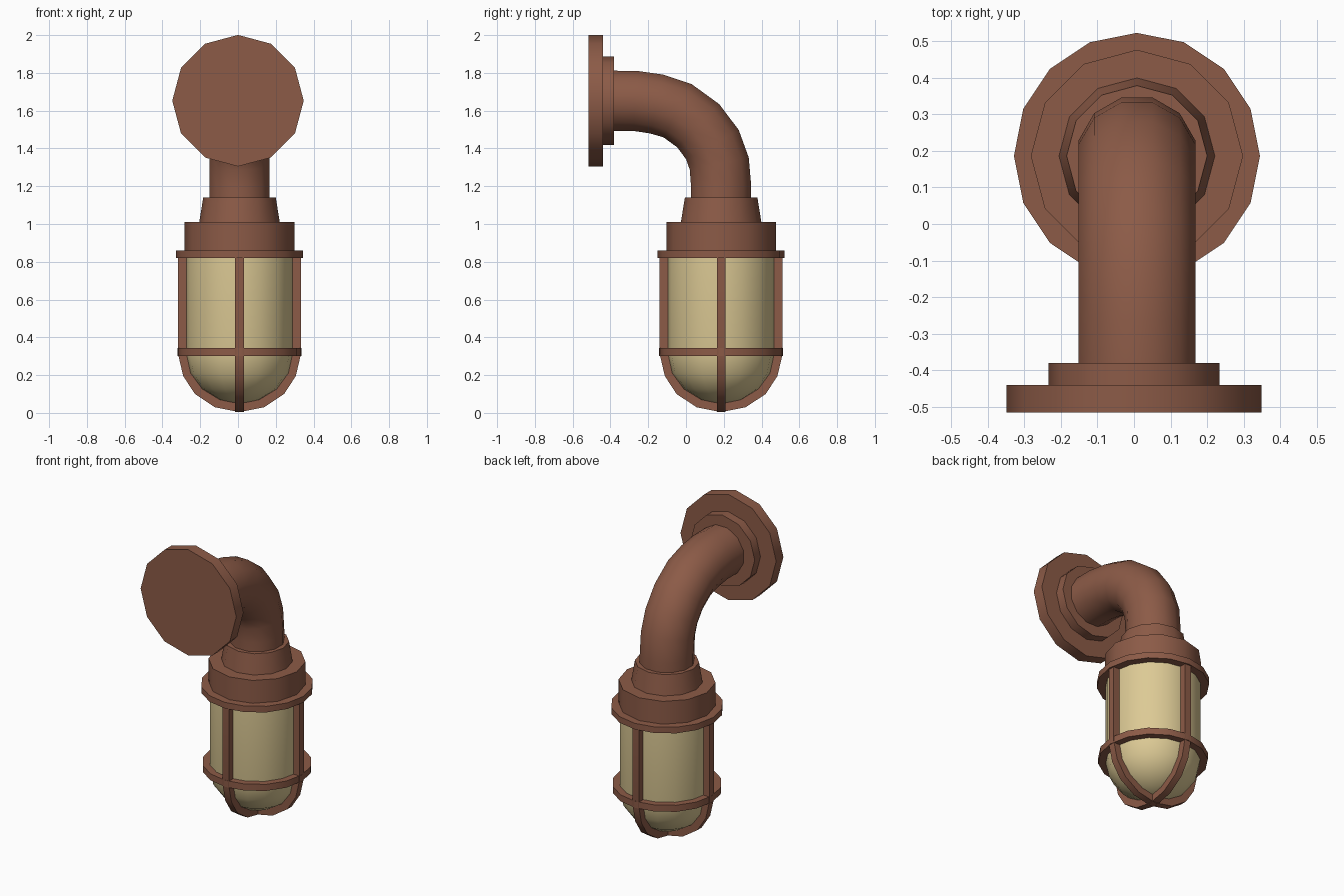
import bpy, bmesh, math
from mathutils import Vector, Matrix

if "Cube" in bpy.data.objects:
    bpy.data.objects.remove(bpy.data.objects["Cube"])

CX, CY = 0.008, 0.186   # lamp axis


def material(name, rgb):
    m = bpy.data.materials.new(name)
    m.diffuse_color = (*rgb, 1)
    m.use_nodes = True
    m.node_tree.nodes["Principled BSDF"].inputs["Base Color"].default_value = m.diffuse_color
    return m


rust = material("rust_brown", (0.262, 0.104, 0.063))
cream = material("cream_glass", (0.72, 0.59, 0.30))


def finish(bm, name, mat, angle=40):
    bmesh.ops.remove_doubles(bm, verts=bm.verts, dist=1e-5)
    bmesh.ops.recalc_face_normals(bm, faces=bm.faces)
    me = bpy.data.meshes.new(name)
    bm.to_mesh(me)
    bm.free()
    me.materials.append(mat)
    ob = bpy.data.objects.new(name, me)
    bpy.context.collection.objects.link(ob)
    bpy.ops.object.select_all(action='DESELECT')
    ob.select_set(True)
    bpy.context.view_layer.objects.active = ob
    bpy.ops.object.shade_smooth_by_angle(angle=math.radians(angle))
    return ob


def bridge(bm, rings, loop=False):
    n = len(rings[0])
    pairs = list(zip(rings, rings[1:])) + ([(rings[-1], rings[0])] if loop else [])
    for a, b in pairs:
        for i in range(n):
            j = (i + 1) % n
            bm.faces.new((a[i], a[j], b[j], b[i]))
    if not loop:
        bm.faces.new(rings[0])
        bm.faces.new(rings[-1])


def lathe(name, profile, sides, mat, place, ring=False):
    """Revolve (radius, height) points; ring=True closes the section."""
    bm = bmesh.new()
    rings = []
    for r, h in profile:
        rings.append([bm.verts.new(place @ Vector((
            r * math.cos(math.tau * i / sides), r * math.sin(math.tau * i / sides), h)))
            for i in range(sides)])
    bridge(bm, rings, ring)
    return finish(bm, name, mat)


lamp = Matrix.Translation((CX, CY, 0))
wall = Matrix.Translation((0, 0, 1.653)) @ Matrix.Rotation(math.radians(-90), 4, 'X')

# Wall mount
lathe("wall_plate", [(0.348, -0.515), (0.348, -0.44)], 12, rust, wall)
lathe("wall_collar", [(0.234, -0.44), (0.234, -0.38)], 12, rust, wall)

# Bent pipe: 12-sided section swept along a path in the YZ plane
path = [Vector((CX, y, z)) for y, z in [
    (-0.40, 1.652), (-0.27, 1.652), (-0.155, 1.635), (-0.045, 1.60), (0.065, 1.52),
    (0.14, 1.42), (0.176, 1.32), (CY, 1.20), (CY, 1.12)]]
bm = bmesh.new()
rings = []
for k, p in enumerate(path):
    t = (path[min(k + 1, len(path) - 1)] - path[max(k - 1, 0)]).normalized()
    if k == 1:
        t = Vector((0, 1, -0.05)).normalized()
    if k >= len(path) - 2:
        t = Vector((0, 0, -1))
    side = Vector((1, 0, 0))
    up = side.cross(t)
    rings.append([bm.verts.new(p + 0.165 * (side * math.cos(a) + up * math.sin(a)))
                  for a in (math.radians(15 + 30 * i) for i in range(12))])
bridge(bm, rings)
finish(bm, "bent_pipe", rust)

# Lamp head
lathe("pipe_socket", [(0.213, 1.01), (0.192, 1.14)], 12, rust, lamp)
lathe("lamp_cap", [(0.29, 0.84), (0.29, 1.01)], 12, rust, lamp)

# Glass with a domed bottom
dome = [(0.285 * math.sin(a), 0.31 - 0.26 * math.cos(a))
        for a in (math.radians(d) for d in (4, 22.5, 45, 67.5, 90))]
lathe("glass_globe", dome + [(0.285, 0.84)], 16, cream, lamp)

# Cage rings
for name, r, z0, z1 in (("upper_cage_ring", 0.336, 0.82, 0.86),
                        ("lower_cage_ring", 0.328, 0.30, 0.343)):
    lathe(name, [(0.275, z0), (r, z0), (r, z1), (0.275, z1)], 16, rust, lamp, ring=True)

# Cage arches: two crossed U-shaped bars under and around the glass
outer = [(0.325, 0.83), (0.325, 0.31), (0.298, 0.195), (0.236, 0.10), (0.13, 0.03), (0, 0.004)]
inner = [(0.278, 0.83), (0.278, 0.31), (0.255, 0.208), (0.195, 0.13), (0.105, 0.072), (0, 0.054)]
for name, turn in (("cage_arch_side", 0), ("cage_arch_front", 90)):
    place = lamp @ Matrix.Rotation(math.radians(turn), 4, 'Z')
    full = [list(p) + [(-x, z) for x, z in reversed(p[:-1])] for p in (outer, inner)]
    bm = bmesh.new()
    rings = [[bm.verts.new(place @ Vector((x, w, z)))
              for (x, z), w in ((o, -0.023), (o, 0.023), (i, 0.023), (i, -0.023))]
             for o, i in zip(*full)]
    bridge(bm, rings)
    finish(bm, name, rust)
